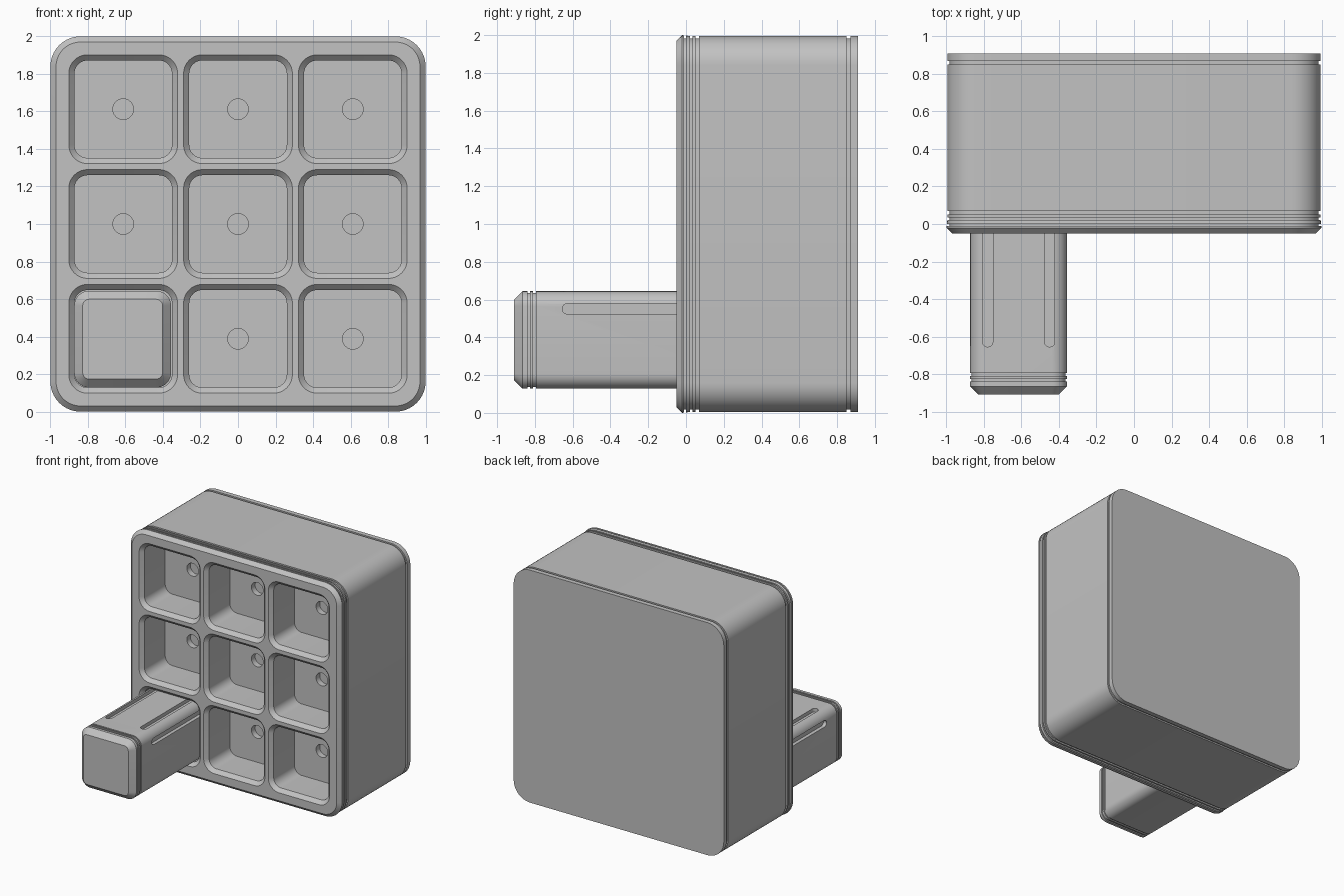
import bpy, bmesh, math
from mathutils import Matrix, Vector

cube = bpy.data.objects.get("Cube")
if cube:
    bpy.data.objects.remove(cube, do_unlink=True)

GREY = (0.54, 0.54, 0.54, 1)
grey = bpy.data.materials.new("plain grey")
grey.use_nodes = True
grey.diffuse_color = GREY
grey.node_tree.nodes["Principled BSDF"].inputs["Base Color"].default_value = GREY


def ring(y, half_x, half_z, radius, steps=10):
    """Rounded rectangle in the XZ plane at depth y."""
    points = []
    for quarter, (sx, sz) in enumerate([(1, 1), (-1, 1), (-1, -1), (1, -1)]):
        for i in range(steps + 1):
            a = math.pi / 2 * (quarter + i / steps)
            points.append(Vector((sx * (half_x - radius) + radius * math.cos(a), y,
                                  sz * (half_z - radius) + radius * math.sin(a))))
    return points


def loft(name, rings, matrices):
    """Closed skin through the rings, repeated once per matrix."""
    bm = bmesh.new()
    for matrix in matrices:
        loops = [[bm.verts.new(matrix @ p) for p in r] for r in rings]
        for a, b in zip(loops, loops[1:]):
            for i in range(len(a)):
                j = (i + 1) % len(a)
                bm.faces.new((a[i], a[j], b[j], b[i]))
        bm.faces.new(loops[0])
        bm.faces.new(loops[-1])
    bmesh.ops.remove_doubles(bm, verts=bm.verts, dist=0.00005)
    bmesh.ops.recalc_face_normals(bm, faces=bm.faces)
    mesh = bpy.data.meshes.new(name)
    bm.to_mesh(mesh)
    bm.free()
    mesh.materials.append(grey)
    obj = bpy.data.objects.new(name, mesh)
    bpy.context.collection.objects.link(obj)
    return obj


def carve(obj, cutter):
    """Subtract the cutter, then shade the result."""
    cutter.hide_render = True
    mod = obj.modifiers.new("carve", 'BOOLEAN')
    mod.operation = 'DIFFERENCE'
    mod.solver = 'EXACT'
    mod.object = cutter
    bpy.ops.object.select_all(action='DESELECT')
    obj.select_set(True)
    bpy.context.view_layer.objects.active = obj
    bpy.ops.object.modifier_apply(modifier=mod.name)
    bpy.data.objects.remove(cutter, do_unlink=True)
    bpy.ops.object.shade_smooth_by_angle(angle=math.radians(30))


def square_rings(profile, half, radius):
    return [ring(y, half - d, half - d, radius - d) for y, d in profile]


def grooved(start, end, depth, base):
    """Profile points of a square groove."""
    return [(start, base), (start, base + depth), (end, base + depth), (end, base)]


# Block: chamfered front lip, thin seam, grooves near the front and back
profile = [(-0.05, 0.03), (-0.02, 0)]
profile += grooved(-0.01, 0.0, 0.015, 0.002)
for start, end in [(0.02, 0.035), (0.05, 0.07), (0.85, 0.87)]:
    profile += grooved(start, end, 0.012, 0.005)
profile.append((0.91, 0.005))
block = loft("block", square_rings(profile, 1, 0.16), [Matrix.Translation((0, 0, 1))])

# Nine chamfered pockets, each with a small round recess in its floor
PITCH = 0.612
pocket = [ring(y, h, h, r) for y, h, r in [
    (-0.09, 0.29, 0.1), (-0.05, 0.29, 0.1), (-0.02, 0.26, 0.07),
    (0.26, 0.26, 0.07), (0.26, 0.055, 0.055), (0.31, 0.055, 0.055)]]
spots = [Matrix.Translation((PITCH * i, 0, 1 + PITCH * j))
         for i in (-1, 0, 1) for j in (-1, 0, 1)]
carve(block, loft("pocket_cutter", pocket, spots))

# Peg standing in the lower corner pocket
HALF = 0.258
place = Matrix.Translation((-0.615, 0, 0.386))
profile = [(-0.91, 0.045), (-0.865, 0)]
for start in (-0.84, -0.81):
    profile += grooved(start, start + 0.015, 0.008, 0)
profile.append((0.25, 0))
peg = loft("peg", square_rings(profile, HALF, 0.08), [place])

# Long rounded slots: two on top, one high on each side
slot = [ring(d, 0.0275, 0.43, 0.0275) for d in (-0.03, 0.05)]
turn_up = Matrix.Rotation(math.pi / 2, 4, 'X')
slots = []
for angle, offset in [(0, -0.165), (0, 0.165), (90, -0.165), (-90, 0.165)]:
    side = Matrix.Rotation(math.radians(angle), 4, 'Y')
    slots.append(place @ side @ Matrix.Translation((offset, -0.225, HALF)) @ turn_up)
carve(peg, loft("slot_cutter", slot, slots))
